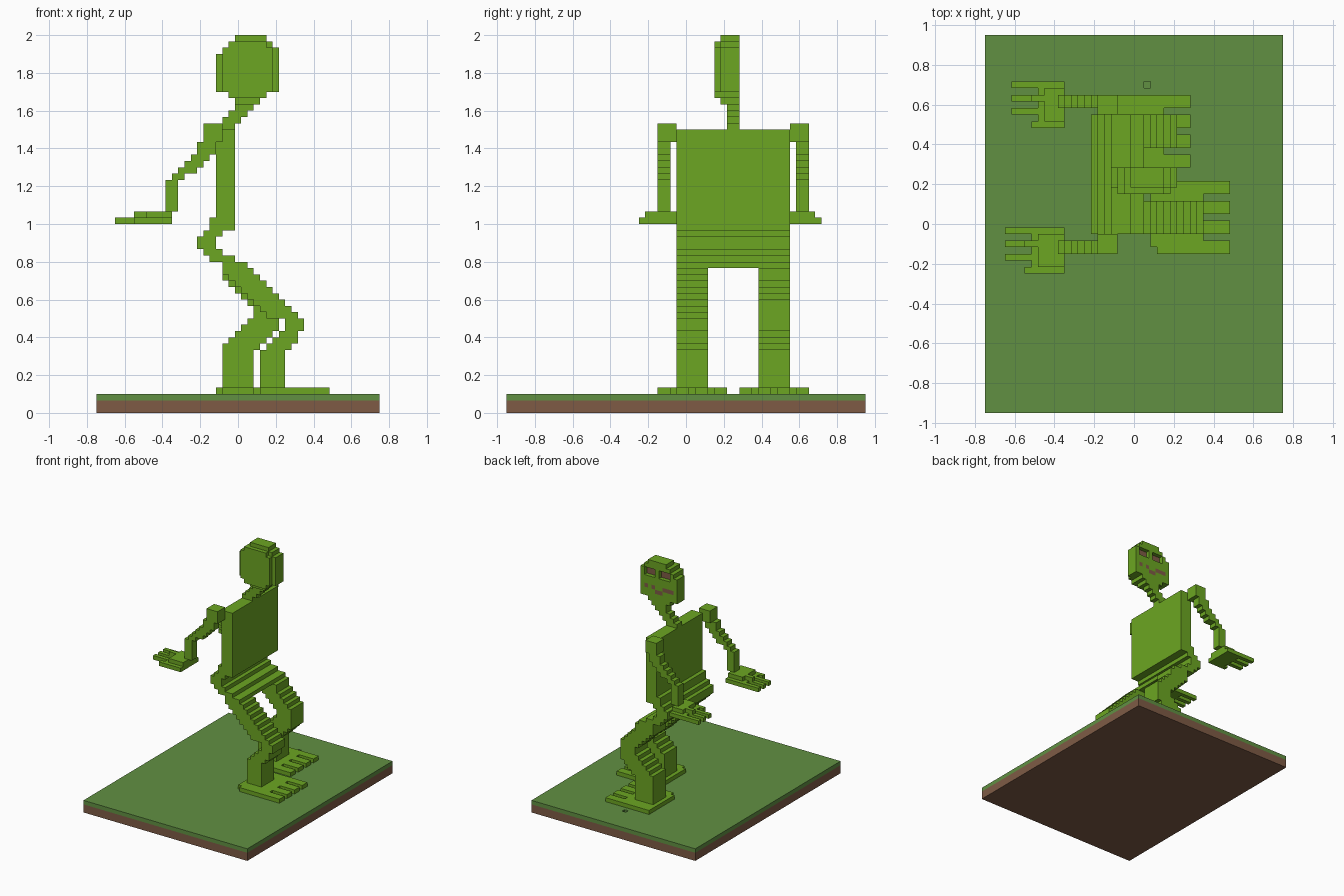
import bpy, bmesh, math
from mathutils import Vector

cube = bpy.data.objects.get("Cube")
if cube:
    bpy.data.objects.remove(cube)

UNIT = 2 / 60


def material(name, rgb):
    mat = bpy.data.materials.new(name)
    mat.use_nodes = True
    colour = (*rgb, 1)
    mat.diffuse_color = colour
    mat.node_tree.nodes["Principled BSDF"].inputs["Base Color"].default_value = colour
    return mat


MATERIALS = [
    material("skin green", (.15, .38, .016)),
    material("grass green", (.12, .28, .055)),
    material("soil brown", (.21, .105, .06)),
]
SKIN, GRASS, SOIL = range(len(MATERIALS))
AXES = [Vector(v) for v in ((1, 0, 0), (0, 1, 0), (0, 0, 1))]


class Blocks:
    """A part made of unit blocks; ranges are inclusive (first, last)."""

    def __init__(self, name):
        self.name, self.cells = name, {}

    def box(self, xs, ys, zs, colour=SKIN):
        for x in range(xs[0], xs[1] + 1):
            for y in range(ys[0], ys[1] + 1):
                for z in range(zs[0], zs[1] + 1):
                    self.cells[x, y, z] = colour

    def cut(self, xs, ys, zs):
        for x in range(xs[0], xs[1] + 1):
            for y in range(ys[0], ys[1] + 1):
                for z in range(zs[0], zs[1] + 1):
                    self.cells.pop((x, y, z), None)

    def stair(self, xs, ys, top, count, step):
        for i in range(count):
            self.box((xs[0] + i * step, xs[1] + i * step), ys, (top - i, top - i))

    def build(self):
        bm = bmesh.new()
        for cell, colour in self.cells.items():
            centre = Vector(cell) + AXES[2] / 2
            for a, axis in enumerate(AXES):
                u, v = AXES[(a + 1) % 3] / 2, AXES[(a + 2) % 3] / 2
                for sign in (-1, 1):
                    n = axis * sign
                    if tuple(int(c) for c in Vector(cell) + n) in self.cells:
                        continue
                    corners = [-u - v, u - v, u + v, v - u][::sign]
                    verts = [bm.verts.new((centre + n / 2 + c) * UNIT) for c in corners]
                    bm.faces.new(verts).material_index = colour
        bmesh.ops.remove_doubles(bm, verts=bm.verts, dist=UNIT / 100)
        bmesh.ops.dissolve_limit(bm, angle_limit=math.radians(1), verts=bm.verts,
                                 edges=bm.edges, delimit={'MATERIAL'})
        mesh = bpy.data.meshes.new(self.name)
        bm.to_mesh(mesh)
        bm.free()
        for mat in MATERIALS:
            mesh.materials.append(mat)
        obj = bpy.data.objects.new(self.name, mesh)
        bpy.context.collection.objects.link(obj)


# Ground slab with a small pit
ground = Blocks("ground")
ground.box((-22, 22), (-28, 28), (0, 1), SOIL)
ground.box((-22, 22), (-28, 28), (2, 2), GRASS)
ground.cut((2, 2), (21, 21), (2, 2))
ground.box((2, 2), (21, 21), (1, 1), GRASS)
ground.build()

# Torso
WIDE = (-1, 16)
torso = Blocks("torso")
torso.box((-3, -1), WIDE, (29, 44))
torso.build()

# Hips bulging to the rear
hips = Blocks("hips")
for xs, zs in [((-4, -1), (29, 30)), ((-5, -3), (28, 28)), ((-6, -4), (26, 27)),
               ((-5, -3), (25, 25)), ((-4, -1), (24, 24)), ((-2, 1), (23, 23))]:
    hips.box(xs, WIDE, zs)
hips.build()


# Legs: stepped thigh, knee, shin
def leg(name, ys, thigh_top, steps, rows):
    part = Blocks(name)
    part.box((-2, 2), ys, (22, 22))
    part.stair((-2, 2), ys, thigh_top, steps, 1)
    for xs, zs in rows:
        part.box(xs, ys, zs)
    part.build()


leg("front_leg", (-1, 3), 22, 8,
    [((8, 10), (13, 14)), ((7, 9), (12, 12)), ((6, 9), (11, 11)),
     ((5, 8), (10, 10)), ((4, 7), (4, 9))])
leg("back_leg", (12, 16), 21, 5,
    [((3, 6), (15, 16)), ((2, 6), (14, 14)), ((1, 6), (13, 13)), ((0, 5), (12, 12)),
     ((-1, 4), (11, 11)), ((-2, 3), (10, 10)), ((-2, 2), (4, 9))])


# Feet with four toes
def foot(name, x, y):
    part = Blocks(name)
    part.box((x, x + 7), (y, y + 10), (3, 3))
    part.cut((x, x), (y, y), (3, 3))
    for toe in range(4):
        first = y + toe * 3
        part.box((x + 8, x + 11), (first, first + 1), (3, 3))
    part.build()


foot("front_foot", 3, -4)
foot("back_foot", -3, 9)


# Arms: shoulder, stepped upper arm, forearm
def arm(name, y, shoulder_y):
    part = Blocks(name)
    ys = (y, y + 1)
    part.box((-5, -3), (shoulder_y, shoulder_y + 2), (43, 45))
    part.box((-6, -4), ys, (42, 42))
    part.stair((-6, -4), ys, 41, 4, -1)
    part.box((-10, -9), ys, (37, 37))
    part.box((-11, -10), ys, (32, 36))
    part.build()


arm("front_arm", -4, -4)
arm("back_arm", 18, 17)


# Hands: flat palm, raised knuckles, three fingers and a thumb
def hand(name, x, y):
    part = Blocks(name)
    part.box((x + 4, -11), (y + 1, y + 6), (30, 30))
    part.box((x + 5, -11), (y + 1, y + 5), (31, 31))
    part.box((x + 3, x + 4), (y + 4, y + 4), (31, 31))
    part.box((x + 3, -11), (y, y), (30, 30))
    for finger in (2, 4, 6):
        part.box((x, x + 5), (y + finger, y + finger), (30, 30))
    part.build()


hand("front_hand", -19, -7)
hand("back_hand", -18, 15)

# Neck
neck = Blocks("neck")
neck.stair((2, 3), (7, 8), 49, 1, 0)
neck.stair((0, 2), (7, 8), 48, 4, -1)
neck.build()

# Head: octagonal slab, rear bulge, sunken eyes and a painted mouth
head = Blocks("head")
DEPTH = (6, 8)
for xs, zs in [((0, 4), (59, 59)), ((-1, 5), (58, 58)), ((-2, 6), (57, 57)),
               ((-3, 6), (51, 56)), ((-1, 4), (50, 50)), ((0, 3), (49, 49))]:
    head.box(xs, DEPTH, zs)
for xs, zs in [((-1, 4), (58, 58)), ((-2, 5), (51, 57)), ((-1, 4), (50, 50))]:
    head.box(xs, (5, 5), zs)
for eye in (-1, 3):
    head.cut((eye, eye + 2), (8, 8), (56, 57))
    head.box((eye, eye + 2), (7, 7), (56, 57), SOIL)
for xs, z in [((5, 5), 53), ((3, 3), 53), ((1, 2), 52), ((0, 0), 53), ((-2, -1), 53)]:
    head.box(xs, (8, 8), (z, z), SOIL)
head.build()
